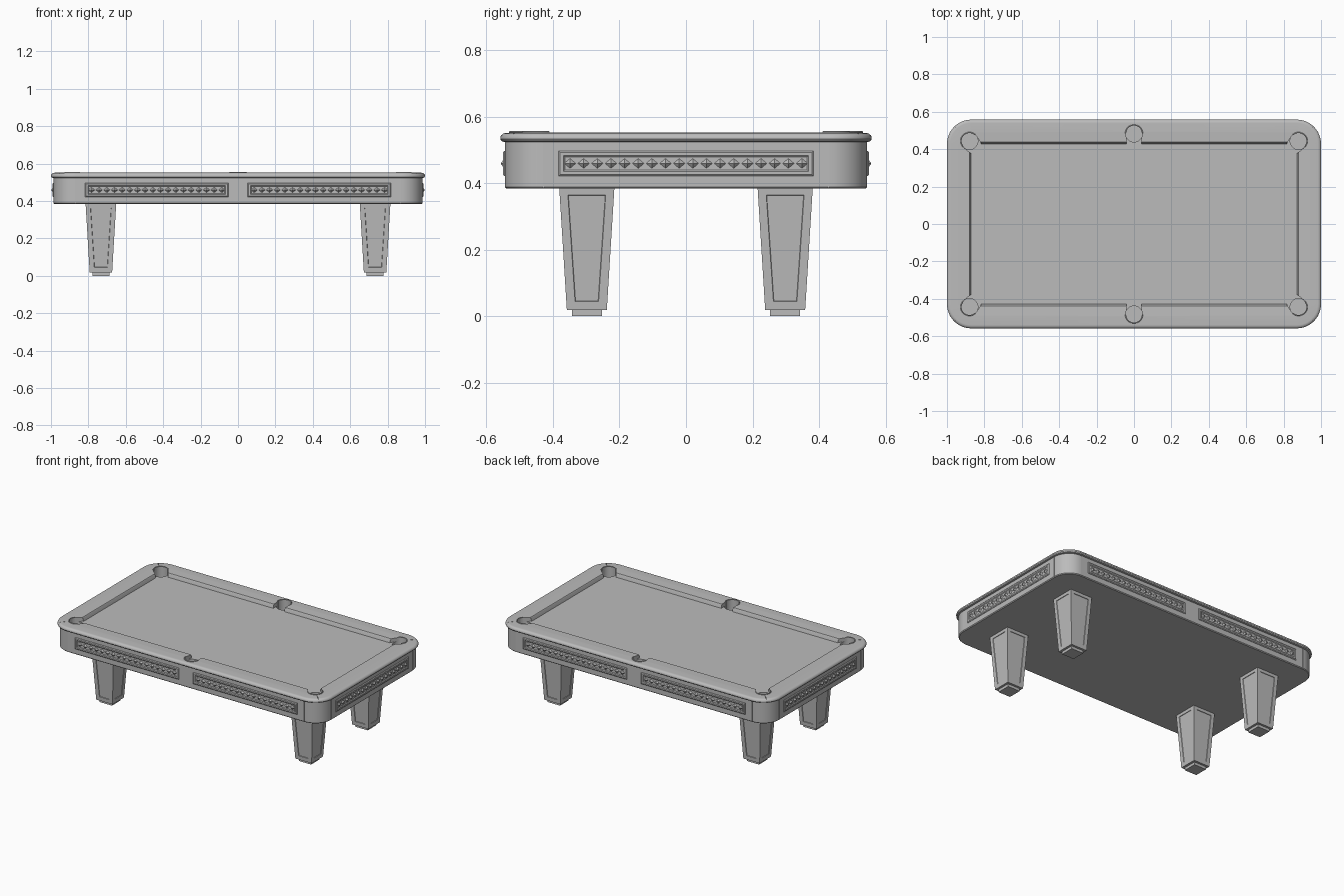
import bpy, bmesh, math
from mathutils import Matrix

if "Cube" in bpy.data.objects:
    bpy.data.objects.remove(bpy.data.objects["Cube"])

grey = bpy.data.materials.new("plain grey")
grey.diffuse_color = (0.5, 0.5, 0.5, 1)
grey.use_nodes = True
grey.node_tree.nodes["Principled BSDF"].inputs["Base Color"].default_value = grey.diffuse_color


def make(name, bm, matrix=None, smooth=True):
    """Turn a bmesh into a named object with the grey material."""
    bmesh.ops.recalc_face_normals(bm, faces=bm.faces[:])
    if matrix:
        bm.transform(matrix)
    me = bpy.data.meshes.new(name)
    bm.to_mesh(me)
    bm.free()
    ob = bpy.data.objects.new(name, me)
    bpy.context.collection.objects.link(ob)
    me.materials.append(grey)
    if smooth:
        shade(ob)
    return ob


def activate(ob):
    bpy.ops.object.select_all(action='DESELECT')
    ob.select_set(True)
    bpy.context.view_layer.objects.active = ob


def shade(ob):
    activate(ob)
    bpy.ops.object.shade_smooth_by_angle(angle=math.radians(32))


def loft(bm, rings, closed=False):
    """Skin a list of equal-length point rings; cap the ends or close on itself."""
    vs = [[bm.verts.new(p) for p in ring] for ring in rings]
    n = len(vs[0])
    pairs = list(zip(vs, vs[1:])) + ([(vs[-1], vs[0])] if closed else [])
    for a, b in pairs:
        for i in range(n):
            j = (i + 1) % n
            bm.faces.new((a[i], a[j], b[j], b[i]))
    if not closed:
        bm.faces.new(vs[0])
        bm.faces.new(vs[-1])


def outline(d, z):
    """Rounded table outline, moved inwards by d."""
    hx, hy, r = 1 - d, 0.558 - d, max(0.13 - d, 0.008)
    pts = []
    for k, (sx, sy) in enumerate(((1, 1), (-1, 1), (-1, -1), (1, -1))):
        for i in range(13):
            a = math.pi / 2 * (k + i / 12)
            pts.append((sx * (hx - r) + r * math.cos(a), sy * (hy - r) + r * math.sin(a), z))
    return pts


def square(hx, hy, z):
    return [(hx, hy, z), (-hx, hy, z), (-hx, -hy, z), (hx, -hy, z)]


def box(bm, size, loc, angle=0):
    m = Matrix.Translation(loc) @ Matrix.Rotation(angle, 4, 'Z') @ Matrix.Diagonal((*size, 1))
    bmesh.ops.create_cube(bm, size=1, matrix=m)


def cut(ob, cutter):
    activate(ob)
    mod = ob.modifiers.new("cut", 'BOOLEAN')
    mod.object, mod.operation, mod.solver = cutter, 'DIFFERENCE', 'EXACT'
    bpy.ops.object.modifier_apply(modifier=mod.name)


CORNERS = [(sx, sy) for sx in (-1, 1) for sy in (-1, 1)]
# pocket centre and the direction pointing away from the playfield
POCKETS = [(0.88 * sx, 0.444 * sy, math.atan2(sy, sx)) for sx, sy in CORNERS]
POCKETS += [(0, 0.484 * sy, sy * math.pi / 2) for sy in (-1, 1)]

# Body: rounded apron with the cloth bed as its top face
bm = bmesh.new()
loft(bm, [outline(d, z) for d, z in ((0.019, 0.383), (0.014, 0.388), (0.014, 0.526))])
body = make("table_body", bm, smooth=False)

# Rail: rounded ring with an undercut cushion
bm = bmesh.new()
profile = [(0.012, 0.523), (0.004, 0.526), (0.0, 0.532), (0.0, 0.538), (0.003, 0.544),
           (0.009, 0.549), (0.018, 0.551), (0.065, 0.552), (0.120, 0.550), (0.124, 0.546),
           (0.130, 0.523)]
loft(bm, [outline(d, z) for d, z in profile], closed=True)
rail = make("top_rail", bm, smooth=False)

# Cutters: pocket holes, pocket mouths, rail miters, apron seams
holes, mouths, miters, seams = (bmesh.new() for _ in range(4))
for x, y, a in POCKETS:
    bmesh.ops.create_cone(holes, cap_ends=True, segments=40, radius1=0.0455, radius2=0.0455,
                          depth=0.14, matrix=Matrix.Translation((x, y, 0.54)))
for sx, sy in CORNERS:
    flare = [(0.82, 0.437), (0.848, 0.477), (0.913, 0.412), (0.876, 0.38), (0.79, 0.35)]
    loft(mouths, [[(sx * x, sy * y, z) for x, y in flare] for z in (0.5, 0.6)])
    box(miters, (0.09, 0.002, 0.02), (0.945 * sx, 0.509 * sy, 0.557), math.atan2(sy, sx))
    box(seams, (0.003, 0.006, 0.2), (0.87 * sx, 0.544 * sy, 0.45))
    box(seams, (0.006, 0.003, 0.2), (0.986 * sx, 0.428 * sy, 0.45))
for sy in (-1, 1):
    box(mouths, (0.082, 0.08, 0.1), (0, 0.445 * sy, 0.55))
cutters = [make(n, b, smooth=False) for n, b in (("hole_cutter", holes), ("mouth_cutter", mouths),
                                                 ("miter_cutter", miters), ("seam_cutter", seams))]
for c in cutters:
    c.hide_render = True
cut(body, cutters[0])
cut(body, cutters[3])
for c in cutters[:3]:
    cut(rail, c)
for c in cutters:
    bpy.data.objects.remove(c)
for ob in (body, rail):
    shade(ob)
    ob.modifiers.new("even_normals", 'WEIGHTED_NORMAL').keep_sharp = True

# Pocket collars: half rings standing slightly above the rail
for i, (x, y, a) in enumerate(POCKETS):
    bm = bmesh.new()
    rings = []
    for k in range(25):
        t = a - math.pi / 2 + math.pi * k / 24
        rings.append([(x + r * math.cos(t), y + r * math.sin(t), z) for r, z in
                      ((0.042, 0.5), (0.042, 0.554), (0.0435, 0.556), (0.0465, 0.556),
                       (0.048, 0.554), (0.048, 0.5))])
    loft(bm, rings)
    make(f"pocket_collar_{i + 1}", bm)


# Side panels: raised frame, recessed strip and a row of pyramid studs
def panel(name, x, y, angle):
    bm = bmesh.new()
    steps = ((0.383, 0.038, 0.003), (0.383, 0.038, -0.002), (0.378, 0.033, -0.006),
             (0.368, 0.024, -0.006), (0.364, 0.019, -0.002))
    loft(bm, [[(px, d, pz) for px, pz, _ in square(w, h, 0)] for w, h, d in steps])
    for k in range(18):
        cx = (k - 8.5) * 0.041
        tip = bm.verts.new((cx, -0.013, 0))
        base = [bm.verts.new((cx + dx, -0.001, dz)) for dx, dz in
                ((0.019, 0), (0, 0.016), (-0.019, 0), (0, -0.016))]
        for i in range(4):
            bm.faces.new((base[i], base[(i + 1) % 4], tip))
        bm.faces.new(base[::-1])
    make(name, bm, Matrix.Translation((x, y, 0.459)) @ Matrix.Rotation(angle, 4, 'Z'), smooth=False)


for side, sx in (("left", -1), ("right", 1)):
    panel(f"front_panel_{side}", 0.435 * sx, -0.544, 0)
    panel(f"back_panel_{side}", 0.435 * sx, 0.544, math.pi)
    panel(f"end_panel_{side}", 0.986 * sx, 0, sx * math.pi / 2)

# Legs: tapered posts with sunk panels, each on a small foot
for sx, sy in CORNERS:
    tag = ("front" if sy < 0 else "back") + ("_left" if sx < 0 else "_right")
    place = Matrix.Translation((0.733 * sx, 0.298 * sy, 0))
    bm = bmesh.new()
    loft(bm, [square(0.06, 0.06, 0.018), square(0.082, 0.083, 0.388)])
    bmesh.ops.recalc_face_normals(bm, faces=bm.faces[:])
    sides = [f for f in bm.faces if abs(f.normal.z) < 0.5]
    bmesh.ops.inset_individual(bm, faces=sides, thickness=0.036)
    bmesh.ops.inset_individual(bm, faces=sides, thickness=0.002, depth=-0.003)
    make(f"{tag}_leg", bm, place, smooth=False)
    bm = bmesh.new()
    loft(bm, [square(0.045, 0.045, 0), square(0.045, 0.045, 0.02)])
    make(f"{tag}_foot", bm, place, smooth=False)
